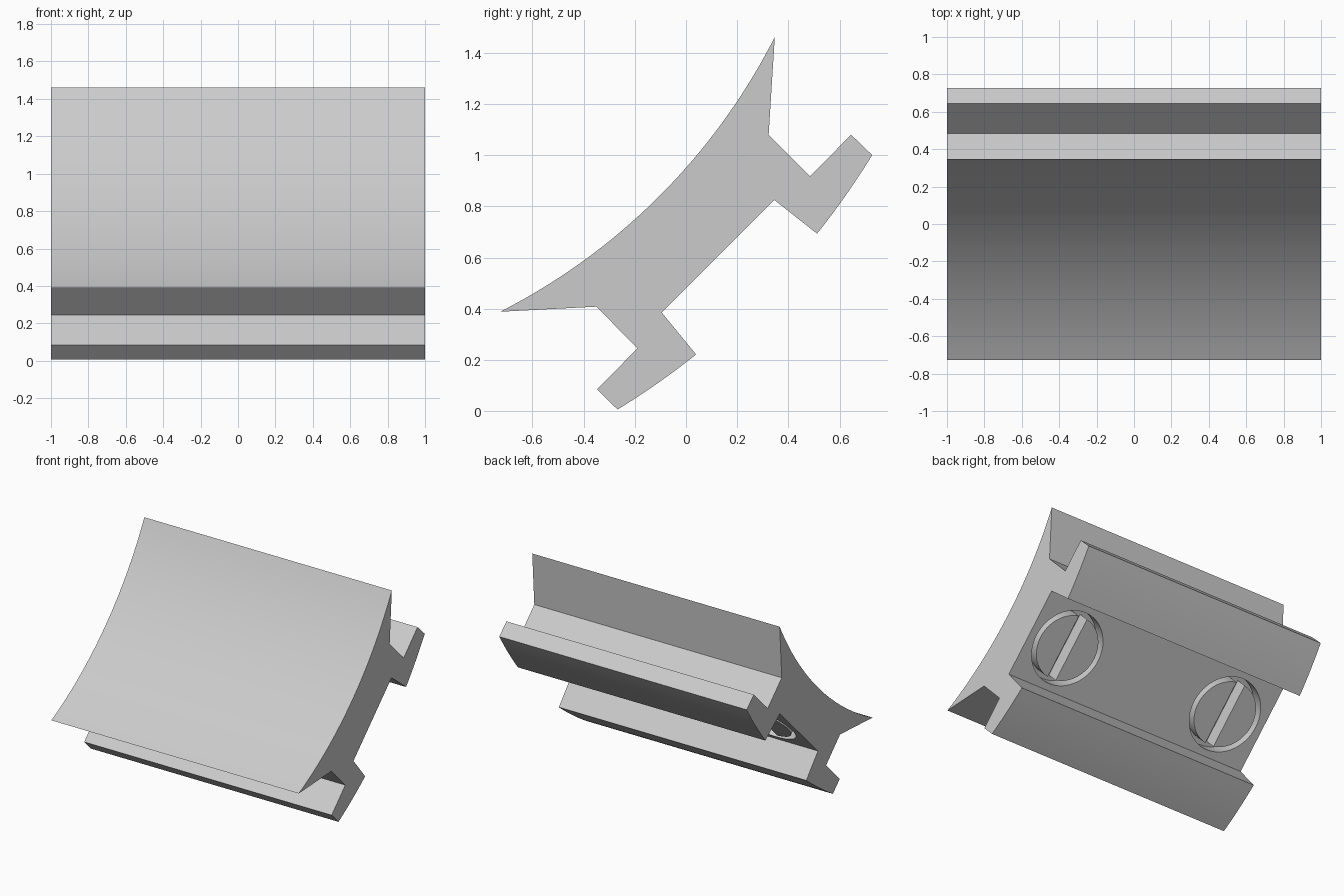
import bpy, bmesh, math
from mathutils import Matrix, Vector

if "Cube" in bpy.data.objects:
    bpy.data.objects.remove(bpy.data.objects["Cube"], do_unlink=True)

grey = bpy.data.materials.new("light_grey")
grey.use_nodes = True
COLOR = (0.6, 0.6, 0.6, 1)
grey.diffuse_color = COLOR
grey.node_tree.nodes["Principled BSDF"].inputs["Base Color"].default_value = COLOR

CENTRE = Vector((-1.837, 2.572))   # shared centre of the curved faces (y, z)
R_FRONT, R_BACK = 2.45, 3.008
HOLE_R, HEAD_R, DEPTH, SLOT = 0.265, 0.23, 0.1, 0.07


def arc(radius, start, end, steps):
    """Points on a circle about CENTRE, angles in degrees."""
    angles = [math.radians(start + (end - start) * i / steps) for i in range(steps + 1)]
    return [CENTRE + radius * Vector((math.cos(a), math.sin(a))) for a in angles]


def prism(name, outlines, direction, matrix=Matrix()):
    """Extrude closed outlines along a direction."""
    bm = bmesh.new()
    for outline in outlines:
        face = bm.faces.new([bm.verts.new(p) for p in outline])
        new = bmesh.ops.extrude_face_region(bm, geom=[face])["geom"]
        verts = [v for v in new if isinstance(v, bmesh.types.BMVert)]
        bmesh.ops.translate(bm, vec=direction, verts=verts)
        if face.is_valid and not any(len(e.link_faces) > 1 for e in face.edges):
            bm.faces.remove(face)
    bmesh.ops.recalc_face_normals(bm, faces=bm.faces)
    mesh = bpy.data.meshes.new(name)
    bm.to_mesh(mesh)
    bm.free()
    mesh.materials.append(grey)
    obj = bpy.data.objects.new(name, mesh)
    obj.matrix_world = matrix
    bpy.context.collection.objects.link(obj)
    return obj


def activate(obj):
    bpy.ops.object.select_all(action='DESELECT')
    obj.select_set(True)
    bpy.context.view_layer.objects.active = obj


# Clamp block: curved front, two hooked flanges with curved outer faces
profile = arc(R_FRONT, -63.05, -26.95, 32)
profile += [Vector(p) for p in ((0.323, 1.08), (0.485, 0.917), (0.645, 1.08))]
profile += arc(R_BACK, -31.5, -38.65, 8)
profile += [Vector(p) for p in ((0.345, 0.825), (-0.095, 0.385))]
profile += arc(R_BACK, -51.4, -58.55, 8)
profile += [Vector(p) for p in ((-0.347, 0.085), (-0.19, 0.245), (-0.35, 0.408))]
block = prism("clamp_block", [[(-1, p.x, p.y) for p in profile]], (2, 0, 0))

# Local frame on the sloping inner face, z pointing out of it
c = math.sqrt(0.5)
frame = Matrix(((-1, 0, 0, 0), (0, c, c, 0.125), (0, c, -c, 0.605), (0, 0, 0, 1)))


def circle(radius, steps=64):
    return [(radius * math.cos(math.tau * i / steps), radius * math.sin(math.tau * i / steps), -DEPTH)
            for i in range(steps)]


def half_disc(side):
    limit = math.acos(SLOT / 2 / HEAD_R)
    angles = [limit * (2 * i / 32 - 1) for i in range(33)]
    return [(side * HEAD_R * math.cos(a), HEAD_R * math.sin(a), -DEPTH) for a in angles]


# Round recesses with slotted screw heads
for side, label in ((1, "left"), (-1, "right")):
    place = Matrix.Translation((side * 0.68, 0, 0)) @ frame
    cutter = prism("recess_cutter", [circle(HOLE_R)], (0, 0, DEPTH + 0.05), place)
    cutter.hide_render = True
    activate(block)
    cut = block.modifiers.new("recess", 'BOOLEAN')
    cut.object, cut.operation, cut.solver = cutter, 'DIFFERENCE', 'EXACT'
    bpy.ops.object.modifier_apply(modifier=cut.name)
    bpy.data.objects.remove(cutter, do_unlink=True)
    screw = prism("screw_head_" + label, [half_disc(1), half_disc(-1)], (0, 0, DEPTH), place)
    activate(screw)
    bpy.ops.object.shade_smooth_by_angle(angle=math.radians(30))

activate(block)
bpy.ops.object.shade_smooth_by_angle(angle=math.radians(20))
